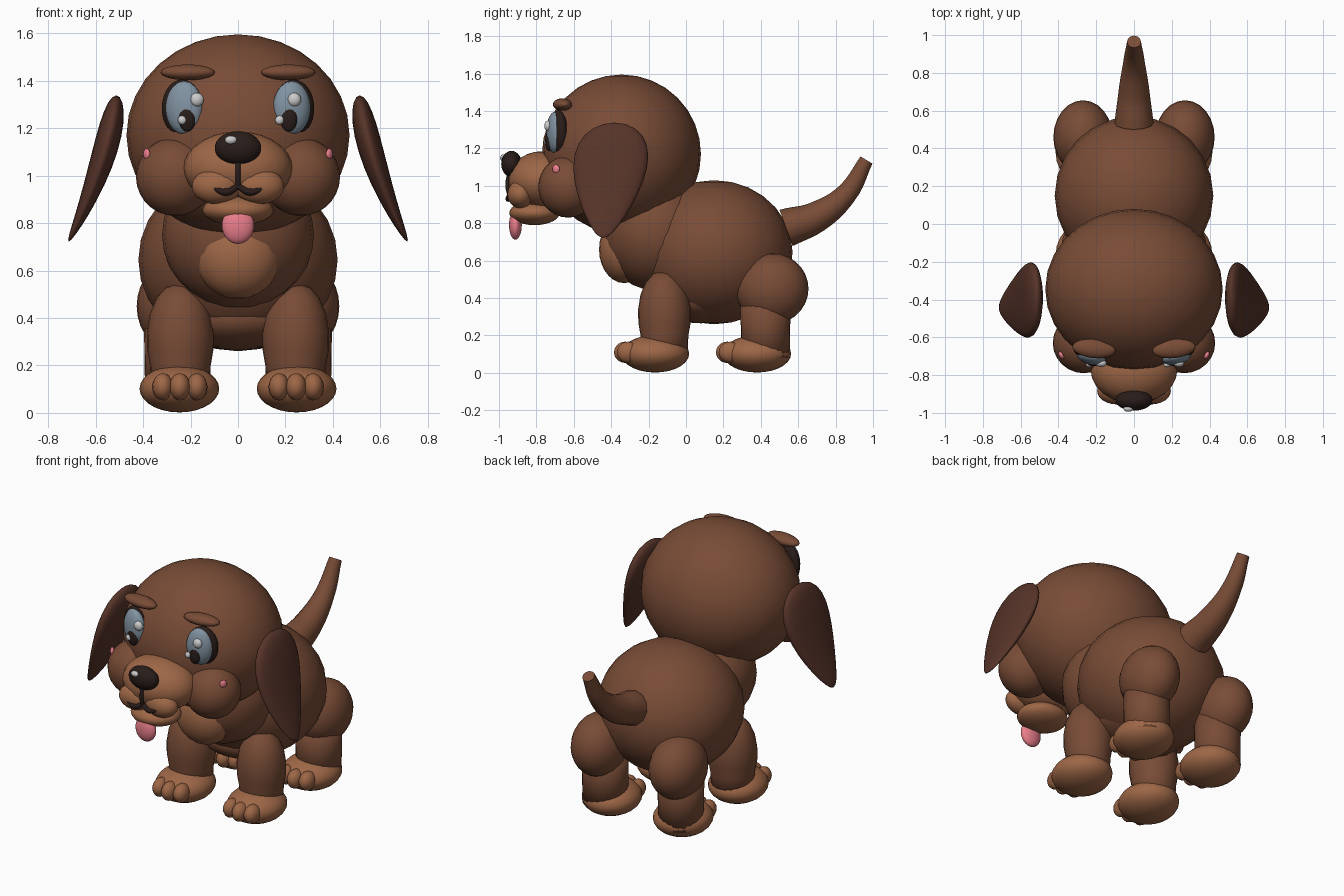
import bpy, bmesh
from math import radians, sqrt, pi, cos, sin
from mathutils import Matrix, Euler, Vector

if "Cube" in bpy.data.objects:
    bpy.data.objects.remove(bpy.data.objects["Cube"])


def material(name, rgb):
    m = bpy.data.materials.new(name)
    m.diffuse_color = (*rgb, 1)
    m.use_nodes = True
    m.node_tree.nodes["Principled BSDF"].inputs["Base Color"].default_value = m.diffuse_color
    return m


FUR = material("brown_fur", (0.19, 0.072, 0.037))
TAN = material("tan_fur", (0.34, 0.135, 0.062))
EAR = material("dark_fur", (0.095, 0.034, 0.022))
BLACK = material("black", (0.022, 0.012, 0.01))
IRIS = material("blue_grey", (0.22, 0.29, 0.36))
WHITE = material("white", (0.9, 0.9, 0.9))
PINK = material("pink", (0.83, 0.21, 0.26))


def finish(bm, name, mat):
    bmesh.ops.recalc_face_normals(bm, faces=bm.faces)
    me = bpy.data.meshes.new(name)
    bm.to_mesh(me)
    bm.free()
    me.materials.append(mat)
    me.polygons.foreach_set("use_smooth", [True] * len(me.polygons))
    ob = bpy.data.objects.new(name, me)
    bpy.context.collection.objects.link(ob)
    return ob


def ball(name, loc, size, mat, rot=(0, 0, 0), seg=24, rings=14):
    bm = bmesh.new()
    bmesh.ops.create_uvsphere(bm, u_segments=seg, v_segments=rings, radius=1)
    e = Euler([radians(a) for a in rot])
    bm.transform(Matrix.LocRotScale(Vector(loc), e, Vector(size)))
    return finish(bm, name, mat)


def pair(name, loc, size, mat, rot=(0, 0, 0), **kw):
    for side, s in (("right", 1), ("left", -1)):
        ball(f"{name}_{side}", (s * loc[0], loc[1], loc[2]), size, mat,
             (rot[0], s * rot[1], s * rot[2]), **kw)


def lathe(name, loc, profile, mat, seg=24):
    bm = bmesh.new()
    vs = [bm.verts.new((loc[0] + r, loc[1], z)) for r, z in profile]
    edges = [bm.edges.new(p) for p in zip(vs, vs[1:])]
    bmesh.ops.spin(bm, geom=vs + edges, cent=(loc[0], loc[1], 0), axis=(0, 0, 1),
                   angle=2 * pi, steps=seg)
    bmesh.ops.remove_doubles(bm, verts=bm.verts, dist=1e-4)
    return finish(bm, name, mat)


def tube(name, points, radius, mat):
    # points are (x, y, z, relative radius)
    cu = bpy.data.curves.new(name, "CURVE")
    cu.dimensions = "3D"
    cu.bevel_depth = radius
    cu.bevel_resolution = 4
    cu.use_fill_caps = True
    cu.resolution_u = 6
    sp = cu.splines.new("BEZIER")
    sp.bezier_points.add(len(points) - 1)
    for bp, p in zip(sp.bezier_points, points):
        bp.co, bp.radius = p[:3], p[3]
        bp.handle_left_type = bp.handle_right_type = "AUTO"
    cu.materials.append(mat)
    ob = bpy.data.objects.new(name, cu)
    bpy.context.collection.objects.link(ob)
    return ob


# Torso
ball("body", (0, 0.15, 0.645), (0.42, 0.42, 0.385), FUR)
ball("belly", (0, 0.08, 0.4), (0.28, 0.26, 0.135), FUR)
ball("chest", (0, -0.16, 0.75), (0.32, 0.29, 0.31), FUR)
ball("chest_patch", (0, -0.33, 0.66), (0.18, 0.135, 0.18), TAN)

# Head
ball("head", (0, -0.345, 1.17), (0.47, 0.425, 0.425), FUR, seg=28, rings=16)
pair("cheek", (0.265, -0.63, 0.995), (0.165, 0.16, 0.165), FUR)
pair("blush", (0.385, -0.695, 1.09), (0.012, 0.022, 0.024), PINK, (0, 0, -30), seg=12, rings=8)
ball("muzzle", (0, -0.77, 1.03), (0.23, 0.18, 0.155), TAN)
pair("lip", (0.09, -0.885, 0.955), (0.105, 0.07, 0.075), TAN)
ball("jaw", (0, -0.81, 0.855), (0.15, 0.135, 0.065), TAN)
ball("tongue", (0, -0.912, 0.79), (0.068, 0.034, 0.078), PINK)

# Nose and mouth
ball("nose", (0, -0.933, 1.117), (0.098, 0.055, 0.07), BLACK)
ball("nose_shine", (-0.03, -0.978, 1.15), (0.026, 0.016, 0.018), WHITE, seg=12, rings=8)
tube("mouth_groove", [(0, -0.945, 1.07, 1), (0, -0.955, 1.0, 1), (0, -0.945, 0.95, 1)], 0.011, BLACK)
for side, s in (("right", 1), ("left", -1)):
    tube(f"mouth_{side}", [(0, -0.945, 0.955, 1), (s * 0.05, -0.95, 0.93, 1.3),
                           (s * 0.1, -0.945, 0.945, 0.8)], 0.012, BLACK)

# Eyes and brows
pair("eye_rim", (0.235, -0.682, 1.285), (0.09, 0.042, 0.12), BLACK, (0, 0, 18))
pair("eye", (0.226, -0.7, 1.285), (0.08, 0.045, 0.112), IRIS, (0, 0, 14))
pair("pupil", (0.214, -0.733, 1.24), (0.036, 0.02, 0.055), BLACK, seg=16, rings=10)
for side, s in (("right", 1), ("left", -1)):
    ball(f"eye_shine_{side}", (s * 0.205 + 0.032, -0.738, 1.32), (0.029, 0.02, 0.029), WHITE, seg=12, rings=8)
    ball(f"eye_glint_{side}", (s * 0.205 - 0.03, -0.745, 1.234), (0.019, 0.014, 0.019), WHITE, seg=12, rings=8)
pair("brow", (0.212, -0.66, 1.435), (0.115, 0.05, 0.033), FUR, (0, 0, 6))

# Hanging ears: flattened spheres tapered to the tip and bowed inward
for side, s in (("right", 1), ("left", -1)):
    ear = ball(f"ear_{side}", (0, 0, 0), (1, 1, 1), EAR)
    for v in ear.data.vertices:
        x, y, z = v.co
        t = 1 + 0.42 * z
        v.co = (s * (0.613 - 0.1 * z - 0.03 * (1 - z * z) + 0.05 * x * t),
                -0.412 + 0.03 * z + 0.185 * y * t, 1.03 + 0.308 * z)
    if s < 0:
        ear.data.flip_normals()

# Legs and paws
front_profile = [(0, 0.08), (0.122, 0.08), (0.128, 0.2), (0.14, 0.27), (0.141, 0.34),
                 (0.128, 0.42), (0.1, 0.485), (0.06, 0.53), (0, 0.547)]
hind_profile = [(0, 0.08), (0.13, 0.08), (0.132, 0.24), (0.135, 0.4), (0, 0.42)]
for side, s in (("right", 1), ("left", -1)):
    lathe(f"front_leg_{side}", (s * 0.243, -0.115), front_profile, FUR)
    lathe(f"hind_leg_{side}", (s * 0.262, 0.425), hind_profile, FUR)
pair("thigh", (0.27, 0.46, 0.45), (0.157, 0.195, 0.19), FUR)
for leg, y in (("front", -0.165), ("hind", 0.38)):
    pair(f"{leg}_paw", (0.247, y, 0.102), (0.168, 0.182, 0.1), TAN)
    for i, dx in enumerate((-0.072, 0, 0.072)):
        pair(f"{leg}_toe_{i + 1}", (0.245 + dx, y - (0.16 if dx == 0 else 0.145), 0.11),
             (0.044, 0.06, 0.057), TAN, seg=16, rings=10)

# Tail
tube("tail", [(0, 0.535, 0.775, 1), (0, 0.7, 0.835, 0.8), (0, 0.86, 0.96, 0.55),
              (0, 0.965, 1.138, 0.36)], 0.103, FUR)
